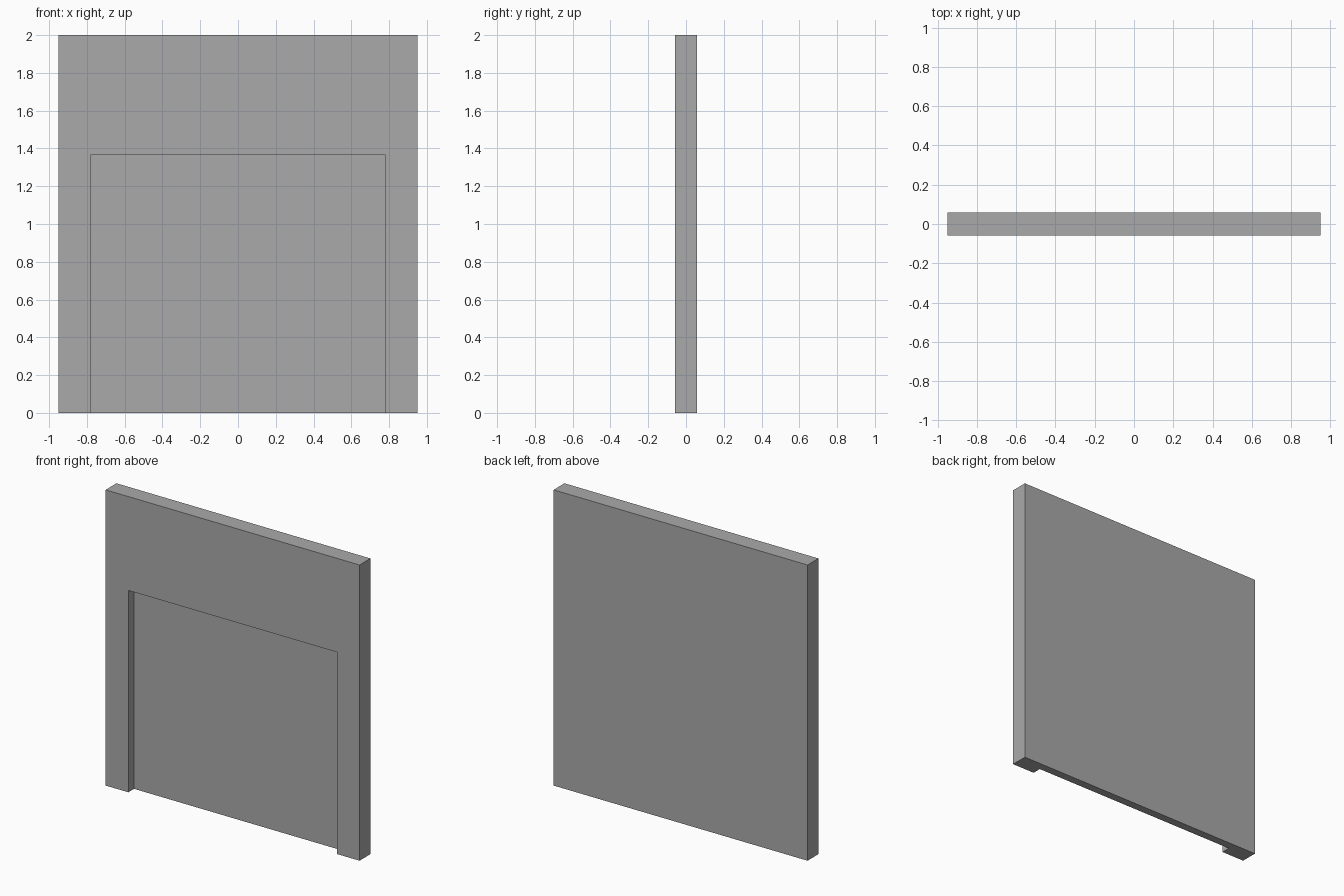
import bpy
import bmesh

default = bpy.data.objects.get("Cube")
if default:
    bpy.data.objects.remove(default, do_unlink=True)

HALF_W, HEIGHT = 0.95, 2.0
FRONT, BACK = -0.058, 0.058
OPEN_W, OPEN_H = 0.78, 1.365
RECESS_Y = 0.003

# Plain grey surface
grey = bpy.data.materials.new("plain grey")
grey.use_nodes = True
colour = (0.4, 0.4, 0.4, 1)
grey.diffuse_color = colour
grey.node_tree.nodes["Principled BSDF"].inputs["Base Color"].default_value = colour


def prism(bm, outline, y0, y1):
    """Extrude an x-z outline from y0 to y1."""
    face = bm.faces.new([bm.verts.new((x, y0, z)) for x, z in outline])
    result = bmesh.ops.extrude_face_region(bm, geom=[face], use_keep_orig=True)
    verts = [v for v in result["geom"] if isinstance(v, bmesh.types.BMVert)]
    bmesh.ops.translate(bm, verts=verts, vec=(0, y1 - y0, 0))


def make_part(name, outline, y0, y1):
    bm = bmesh.new()
    prism(bm, outline, y0, y1)
    bmesh.ops.recalc_face_normals(bm, faces=bm.faces)
    mesh = bpy.data.meshes.new(name)
    bm.to_mesh(mesh)
    bm.free()
    mesh.materials.append(grey)
    part = bpy.data.objects.new(name, mesh)
    bpy.context.collection.objects.link(part)
    return part


# Solid wall slab
wall = make_part("wall_panel", [(-HALF_W, 0), (HALF_W, 0), (HALF_W, HEIGHT), (-HALF_W, HEIGHT)], FRONT, BACK)

# Shallow doorway recess, open at the floor
cutter = make_part("recess_cutter", [(-OPEN_W, -0.1), (OPEN_W, -0.1), (OPEN_W, OPEN_H), (-OPEN_W, OPEN_H)],
                   FRONT - 0.1, RECESS_Y)
cutter.hide_render = True
cutter.hide_viewport = True
cut = wall.modifiers.new("doorway_recess", "BOOLEAN")
cut.operation = "DIFFERENCE"
cut.solver = "EXACT"
cut.object = cutter
